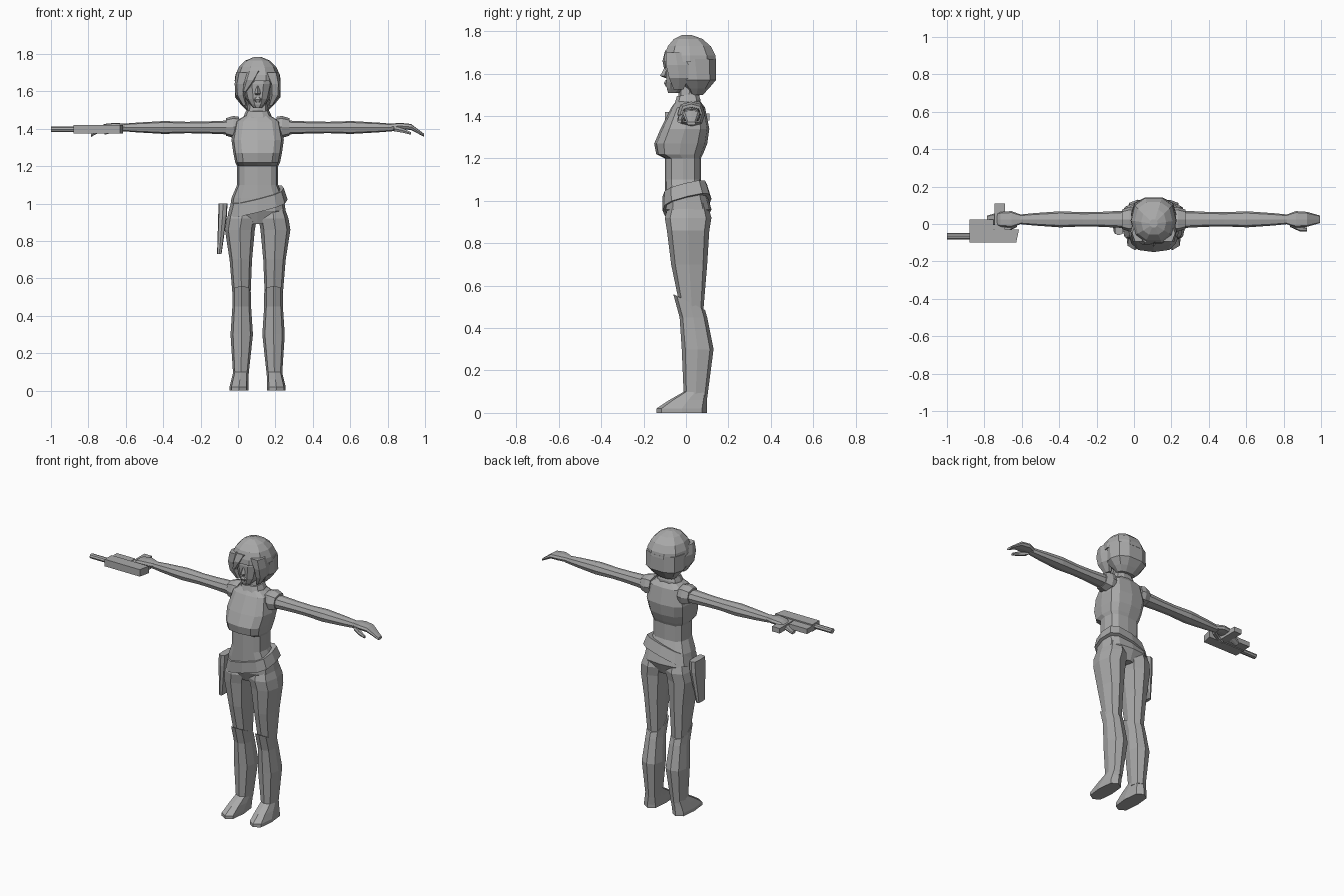
import bpy, bmesh, math
from mathutils import Vector

if "Cube" in bpy.data.objects:
    bpy.data.objects.remove(bpy.data.objects["Cube"], do_unlink=True)

BODY_X = 0.105  # the figure stands off centre because of the outstretched gun
ARM_Y = 0.025
SHADE = (0.4, 0.4, 0.4, 1)

grey = bpy.data.materials.new("plain grey")
grey.use_nodes = True
grey.diffuse_color = SHADE
grey.node_tree.nodes["Principled BSDF"].inputs["Base Color"].default_value = SHADE


def finish(name, bm):
    """Turn finished geometry into a flat-shaded grey object."""
    bmesh.ops.recalc_face_normals(bm, faces=bm.faces)
    mesh = bpy.data.meshes.new(name)
    bm.to_mesh(mesh)
    bm.free()
    mesh.materials.append(grey)
    bpy.context.collection.objects.link(bpy.data.objects.new(name, mesh))


def signed_power(value, power):
    """Push a sine or cosine outward so that an ellipse becomes boxier."""
    return math.copysign(abs(round(value, 6)) ** power, value)


def outline(sides, power):
    """Unit outline shared by every cross-section of a part."""
    angles = [math.tau * i / sides for i in range(sides)]
    return [(signed_power(math.cos(t), power), signed_power(math.sin(t), power)) for t in angles]


def level(z, half, front, back, mid=0, roll=0, pitch=0):
    """Horizontal cross-section that may slope sideways or front to back."""
    def place(u, v):
        x = mid + u * half
        y = (front + back) / 2 + v * (back - front) / 2
        return Vector((x, y, z + roll * x + pitch * y))
    return place


def slice_across(x, y, z, depth, height):
    """Upright cross-section for parts that run sideways."""
    def place(u, v):
        return Vector((x, y + u * depth, z + v * height))
    return place


def loft(name, sections, sides=8, power=0.75, centre=BODY_X, pair=False):
    """Skin the sections in order; a pair makes a left part and its mirror image."""
    shape = outline(sides, power)
    mirrors = {"left_": 1, "right_": -1} if pair else {"": 1}
    for label, mirror in mirrors.items():
        bm = bmesh.new()
        loops = []
        for place in sections:
            points = [place(u, v) for u, v in shape]
            loops.append([bm.verts.new((centre + mirror * p.x, p.y, p.z)) for p in points])
        for low, high in zip(loops, loops[1:]):
            for i in range(sides):
                bm.faces.new((low[i - 1], low[i], high[i], high[i - 1]))
        bm.faces.new(loops[0])
        bm.faces.new(loops[-1])
        finish(label + name, bm)


def block(name, x, y, z, slant=0):
    """Box between pairs of limits, with a front inner edge that can lean back."""
    bm = bmesh.new()
    bmesh.ops.create_cube(bm, size=1)
    for v in bm.verts:
        right, rear, top = (c > 0 for c in v.co)
        lean = slant if right and not rear else 0
        v.co = (x[right] - lean, y[rear], z[top])
    finish(name, bm)


# Torso: shoulders, bust with a sharp lower edge, waist and hips
loft("torso", [
    level(z=1.48, half=.05, front=-.04, back=.06),
    level(z=1.44, half=.12, front=-.07, back=.09),
    level(z=1.34, half=.14, front=-.12, back=.11),
    level(z=1.27, half=.13, front=-.15, back=.1),
    level(z=1.22, half=.12, front=-.14, back=.08),
    level(z=1.2, half=.11, front=-.1, back=.07),
    level(z=1.1, half=.11, front=-.1, back=.07),
    level(z=1.03, half=.14, front=-.1, back=.1),
    level(z=.96, half=.15, front=-.1, back=.12),
    level(z=.89, half=.06, front=-.07, back=.09),
], sides=12, power=0.65)

# Belt slung lower on the gun side and at the front
loft("belt", [
    level(z=1.05, half=.14, front=-.11, back=.1, roll=.25, pitch=.25),
    level(z=.98, half=.16, front=-.11, back=.12, roll=.25, pitch=.25),
], sides=12, power=0.65)

# Legs, tall boots with slanted tops, and feet
loft("leg", [
    level(z=.99, half=.06, mid=.08, front=-.08, back=.1),
    level(z=.92, half=.08, mid=.085, front=-.1, back=.12),
    level(z=.86, half=.08, mid=.095, front=-.09, back=.11),
    level(z=.7, half=.06, mid=.09, front=-.07, back=.1),
    level(z=.46, half=.045, mid=.085, front=-.02, back=.08),
], pair=True)
loft("boot", [
    level(z=.53, half=.05, mid=.085, front=-.06, back=.09, pitch=-.5),
    level(z=.45, half=.05, mid=.085, front=-.03, back=.1),
    level(z=.3, half=.06, mid=.085, front=-.02, back=.13),
    level(z=.07, half=.04, mid=.09, front=-.01, back=.1),
], pair=True)
loft("foot", [
    level(z=.1, half=.04, mid=.09, front=-.01, back=.1),
    level(z=.06, half=.045, mid=.095, front=-.08, back=.1),
    level(z=.02, half=.05, mid=.1, front=-.14, back=.1),
    level(z=0, half=.05, mid=.1, front=-.14, back=.1),
], power=0.65, pair=True)

# Arms taper from shoulder to wrist, swelling at the forearm
arm_sizes = {.09: .05, .28: .04, .38: .038, .5: .043, .64: .033, .73: .024}
loft("arm", [slice_across(x, ARM_Y, z=1.407, depth=size, height=size * 0.8)
             for x, size in arm_sizes.items()], pair=True)

# Short sleeve caps at the shoulders
sleeve_sizes = {.1: .06, .13: .065, .17: .052}
loft("sleeve", [slice_across(x, ARM_Y, z=1.41, depth=size, height=size * 0.9)
                for x, size in sleeve_sizes.items()], pair=True)

# Hands with drooping fingers
loft("hand", [
    slice_across(x=.71, y=ARM_Y, z=1.41, depth=.025, height=.017),
    slice_across(x=.76, y=ARM_Y, z=1.415, depth=.044, height=.017),
    slice_across(x=.82, y=ARM_Y, z=1.41, depth=.04, height=.016),
    slice_across(x=.89, y=ARM_Y, z=1.365, depth=.02, height=.008),
], power=0.6, pair=True)
loft("thumb", [
    slice_across(x=.73, y=0, z=1.4, depth=.016, height=.015),
    slice_across(x=.78, y=-.025, z=1.39, depth=.014, height=.013),
    slice_across(x=.82, y=-.03, z=1.375, depth=.01, height=.008),
], sides=6, pair=True)

# Neck and collar
loft("neck", [
    level(z=1.57, half=.05, front=-.03, back=.07),
    level(z=1.44, half=.06, front=-.04, back=.06),
])
loft("collar", [
    level(z=1.5, half=.06, front=-.045, back=.06, pitch=.15),
    level(z=1.47, half=.073, front=-.055, back=.07, pitch=.15),
    level(z=1.44, half=.08, front=-.06, back=.07, pitch=.15),
], sides=10)

# Face narrowing to the chin, with a nose and lips
loft("face", [
    level(z=1.7, half=.07, front=-.09, back=.06),
    level(z=1.64, half=.08, front=-.1, back=.06),
    level(z=1.56, half=.06, front=-.095, back=.05),
    level(z=1.53, half=.04, front=-.093, back=.03),
    level(z=1.51, half=.02, front=-.085, back=-.02),
], sides=10, power=0.8)
loft("nose", [
    level(z=1.63, half=.006, front=-.1, back=-.08),
    level(z=1.59, half=.016, front=-.122, back=-.08),
    level(z=1.58, half=.012, front=-.1, back=-.08),
], sides=4, power=1)
loft("lips", [
    level(z=1.57, half=.01, front=-.098, back=-.08),
    level(z=1.557, half=.024, front=-.105, back=-.08),
    level(z=1.54, half=.01, front=-.096, back=-.08),
], sides=6)

# Hair crown: a dome that is deeper behind than in front
dome = [math.radians(angle) for angle in (80, 57, 35, 14, 0)]
loft("hair_crown", [level(1.655 + 0.13 * math.sin(t), 0.123 * math.cos(t),
                          -0.11 * math.cos(t), 0.148 * math.cos(t)) for t in dome],
     sides=10, power=0.85)

# Back hair tucking in at the nape, side locks and a swept fringe
loft("hair_back", [
    level(z=1.67, half=.12, front=-.06, back=.145),
    level(z=1.57, half=.122, front=-.04, back=.145),
    level(z=1.53, half=.09, front=0, back=.11),
    level(z=1.5, half=.06, front=.02, back=.08),
], sides=10, power=0.8)
loft("side_lock", [
    level(z=1.7, half=.04, mid=.075, front=-.1, back=0),
    level(z=1.64, half=.03, mid=.093, front=-.1, back=.02),
    level(z=1.58, half=.026, mid=.093, front=-.085, back=.02),
    level(z=1.525, half=.012, mid=.07, front=-.06, back=-.01),
], sides=6, pair=True)
loft("fringe", [
    level(z=1.71, half=.04, mid=-.02, front=-.1, back=-.07),
    level(z=1.66, half=.03, mid=-.04, front=-.113, back=-.07),
    level(z=1.6, half=.01, mid=-.07, front=-.1, back=-.07),
], sides=6)

# Holster hanging on the right thigh
loft("holster", [
    level(z=1, half=.024, mid=-.08, front=-.06, back=.06),
    level(z=.93, half=.023, mid=-.083, front=-.06, back=.06),
    level(z=.73, half=.012, mid=-.1, front=-.04, back=.03),
], power=0.45, centre=0)

# Gun held sideways: body, barrel, lower frame and grip through the hand
frame_heights = (1.38, 1.412)
block("gun_body", x=(-.88, -.615), y=(-.1, -.03), z=(1.375, 1.42), slant=.015)
block("gun_frame", x=(-.88, -.75), y=(-.03, ARM_Y), z=frame_heights)
block("gun_grip", x=(-.745, -.69), y=(-.03, .11), z=frame_heights)
loft("gun_barrel", [slice_across(x, y=-.065, z=1.397, depth=.018, height=.015)
                    for x in (-1, -.87)], power=1, centre=0)
